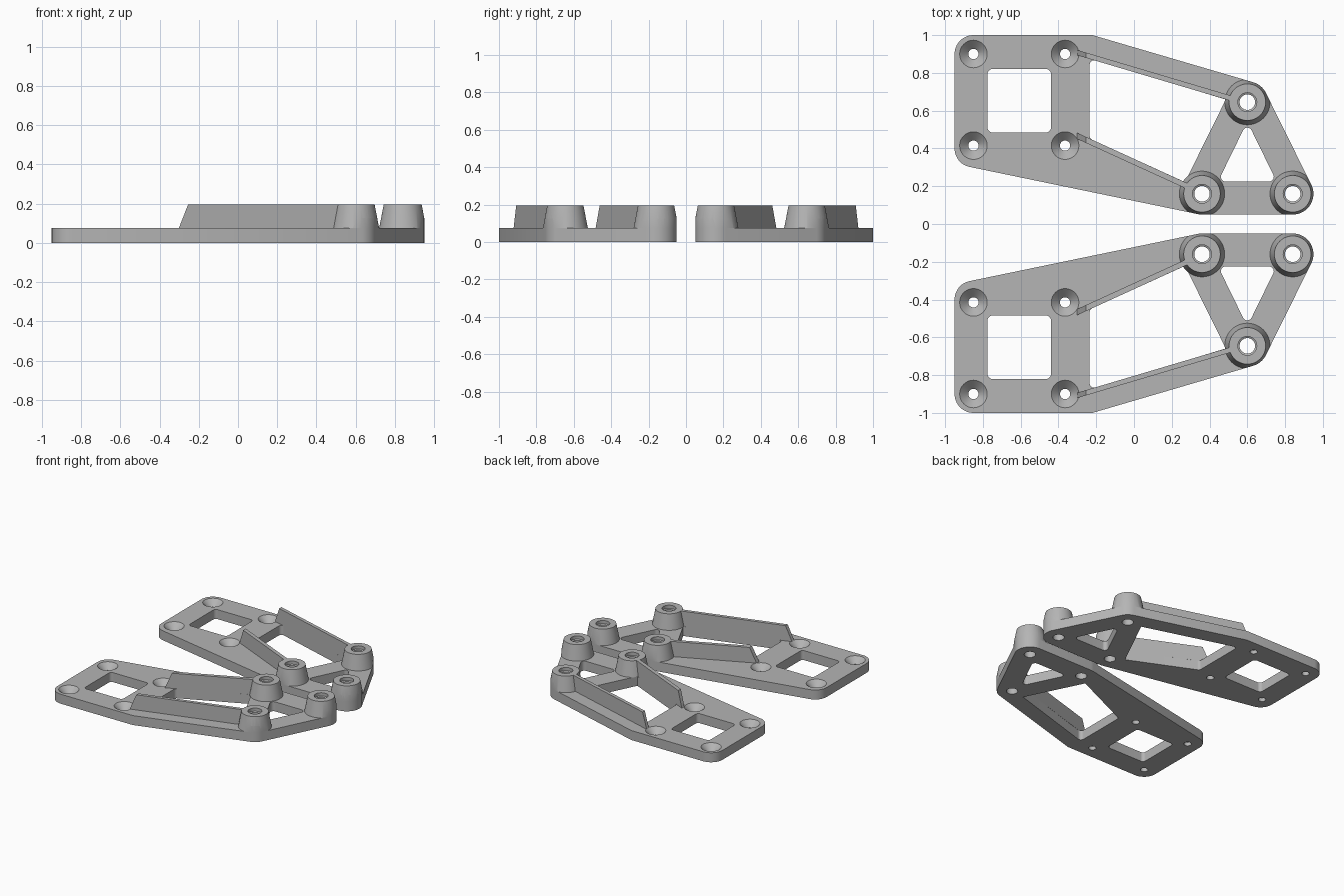
import bpy, bmesh
from math import cos, sin, tau
from mathutils import Vector
from mathutils.geometry import convex_hull_2d

if "Cube" in bpy.data.objects:
    bpy.data.objects.remove(bpy.data.objects["Cube"], do_unlink=True)

DECK, TOP = 0.075, 0.195
BOSSES = [(0.6, 0.645), (0.84, 0.16), (0.36, 0.16)]
SCREWS = [(x, y) for x in (-0.85, -0.365) for y in (0.9, 0.415)]

grey = bpy.data.materials.new("light grey")
grey.use_nodes = True
grey.diffuse_color = (0.46, 0.46, 0.46, 1)
grey.node_tree.nodes["Principled BSDF"].inputs["Base Color"].default_value = grey.diffuse_color


def make(name, bm):
    bmesh.ops.recalc_face_normals(bm, faces=bm.faces)
    mesh = bpy.data.meshes.new(name)
    bm.to_mesh(mesh)
    bm.free()
    mesh.materials.append(grey)
    ob = bpy.data.objects.new(name, mesh)
    bpy.context.collection.objects.link(ob)
    return ob


def hull(name, discs, z0, z1):
    """Prism around the convex hull of discs given as (x, y, radius)."""
    pts = [Vector((x + r * cos(tau * i / 48), y + r * sin(tau * i / 48)))
           for x, y, r in discs for i in range(48 if r else 1)]
    ring = [pts[i] for i in convex_hull_2d(pts)]
    bm = bmesh.new()
    face = bm.faces.new([bm.verts.new((p.x, p.y, z0)) for p in ring])
    out = bmesh.ops.extrude_face_region(bm, geom=[face])
    top = [v for v in out["geom"] if isinstance(v, bmesh.types.BMVert)]
    bmesh.ops.translate(bm, verts=top, vec=(0, 0, z1 - z0))
    return make(name, bm)


def turned(name, centre, profile):
    """Capped solid of revolution from (radius, z) pairs, bottom to top."""
    bm = bmesh.new()
    rings = [[bm.verts.new((centre[0] + r * cos(tau * i / 48),
                            centre[1] + r * sin(tau * i / 48), z))
              for i in range(48)] for r, z in profile]
    bm.faces.new(rings[0])
    bm.faces.new(rings[-1])
    for a, b in zip(rings, rings[1:]):
        for i in range(48):
            j = (i + 1) % 48
            bm.faces.new((a[i], a[j], b[j], b[i]))
    return make(name, bm)


def boolean(ob, cutters, operation="DIFFERENCE"):
    for cutter in cutters:
        cutter.hide_render = True
        mod = ob.modifiers.new("cut", "BOOLEAN")
        mod.operation, mod.solver, mod.object = operation, "EXACT", cutter
    graph = bpy.context.evaluated_depsgraph_get()
    mesh = bpy.data.meshes.new_from_object(ob.evaluated_get(graph))
    ob.modifiers.clear()
    ob.data = mesh
    for cutter in cutters:
        bpy.data.objects.remove(cutter, do_unlink=True)


def outline(name, z0, z1):
    return hull(name, [(-0.85, 0.9, 0.1), (-0.85, 0.4, 0.1), (-0.22, 1, 0), (-0.22, 0.3, 0)]
                + [(x, y, 0.11) for x, y in BOSSES], z0, z1)


def bore(centre):
    return turned("bore", centre, [(0.041, -0.1), (0.041, 0.165), (0.05, 0.17), (0.05, 0.3)])


# Base plate with three windows, countersunk screw holes and boss bores
plate = outline("base_plate", 0, DECK)
windows = [
    [(x, y, 0.025) for x in (-0.75, -0.465) for y in (0.51, 0.795)],
    [(0.6, 0.485, 0.025), (0.485, 0.25, 0.025), (0.715, 0.25, 0.025)],
    [(-0.21, 0.842, 0.025), (-0.21, 0.468, 0.025), (0.486, 0.659, 0), (0.27, 0.222, 0)],
]
cutters = [hull("window", w, -0.1, 0.3) for w in windows]
cutters += [turned("countersink", c, [(0.027, -0.1), (0.027, 0.029), (0.073, DECK), (0.073, 0.2)])
            for c in SCREWS]
cutters += [bore(c) for c in BOSSES]
boolean(plate, cutters)
parts = [plate]

# Tapered bosses, trimmed flush with the plate outline
for name, c in zip(("outer_boss", "end_boss", "inner_boss"), BOSSES):
    boss = turned(name, c, [(0.12, DECK), (0.097, TOP)])
    boolean(boss, [outline("trim", -0.1, 0.3)], "INTERSECT")
    boolean(boss, [bore(c)])
    parts.append(boss)


# Thin stiffening walls along the arms, with a sloped free end
def wall(name, slope, y_a, y_b, x_end):
    bm = bmesh.new()
    side = [(-0.302, DECK), (x_end, DECK), (x_end, TOP), (-0.255, TOP)]
    a, b = [[bm.verts.new((x, y + slope * x, z)) for x, z in side] for y in (y_a, y_b)]
    bm.faces.new(a)
    bm.faces.new(b)
    for i in range(4):
        j = (i + 1) % 4
        bm.faces.new((a[i], a[j], b[j], b[i]))
    return make(name, bm)


parts.append(wall("outer_wall", -0.297, 0.832, 0.804, 0.53))
parts.append(wall("inner_wall", -0.457, 0.313, 0.345, 0.3))

# Mirror everything into the second bracket and smooth the round faces
bpy.ops.object.select_all(action="DESELECT")
for ob in parts:
    ob.select_set(True)
bpy.context.view_layer.objects.active = plate
bpy.ops.object.shade_smooth_by_angle(angle=0.5)
for ob in parts:
    mirror = ob.modifiers.new("mirror", "MIRROR")
    mirror.use_axis = (False, True, False)
    mirror.use_mirror_merge = False
